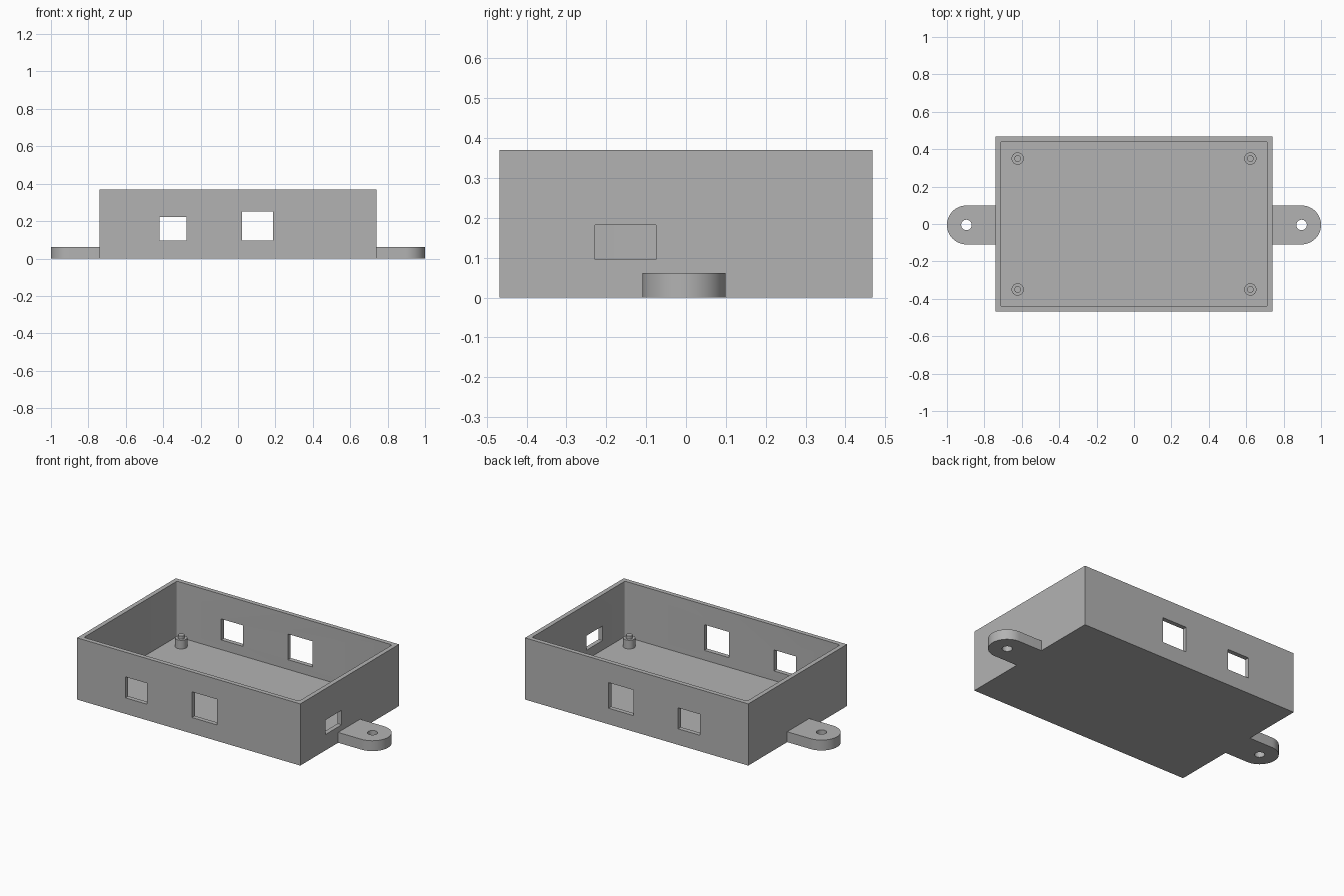
import bpy, bmesh, math
from mathutils import Matrix, Vector

cube = bpy.data.objects.get("Cube")
if cube:
    bpy.data.objects.remove(cube, do_unlink=True)

grey = bpy.data.materials.new("plain_grey")
grey.use_nodes = True
grey.diffuse_color = (0.45, 0.45, 0.45, 1)
grey.node_tree.nodes["Principled BSDF"].inputs["Base Color"].default_value = (0.45, 0.45, 0.45, 1)

HALF_X, HALF_Y, HEIGHT = 0.741, 0.468, 0.37
WALL, FLOOR = 0.027, 0.038
TAB_Y, TAB_R, TAB_H = -0.005, 0.104, 0.062


def finish(name, bm):
    mesh = bpy.data.meshes.new(name)
    bmesh.ops.recalc_face_normals(bm, faces=bm.faces)
    bm.to_mesh(mesh)
    bm.free()
    obj = bpy.data.objects.new(name, mesh)
    bpy.context.collection.objects.link(obj)
    mesh.materials.append(grey)
    return obj


def box(name, low, high, corner=0):
    low, high = Vector(low), Vector(high)
    bm = bmesh.new()
    bmesh.ops.create_cube(bm, size=1)
    for v in bm.verts:
        v.co = (low + high) / 2 + v.co * (high - low)
    if corner:
        upright = [e for e in bm.edges
                   if abs(e.verts[0].co.z - e.verts[1].co.z) > 0.01]
        bmesh.ops.bevel(bm, geom=upright, offset=corner, segments=4,
                        profile=0.5, affect='EDGES')
    return finish(name, bm)


def cylinder(name, x, y, z0, z1, radius):
    bm = bmesh.new()
    bmesh.ops.create_cone(bm, cap_ends=True, segments=32, radius1=radius, radius2=radius,
                          depth=z1 - z0, matrix=Matrix.Translation((x, y, (z0 + z1) / 2)))
    return finish(name, bm)


def activate(obj):
    bpy.ops.object.select_all(action='DESELECT')
    obj.select_set(True)
    bpy.context.view_layer.objects.active = obj


def boolean(obj, other, operation='DIFFERENCE'):
    activate(obj)
    mod = obj.modifiers.new("cut", 'BOOLEAN')
    mod.operation, mod.object, mod.solver = operation, other, 'EXACT'
    bpy.ops.object.modifier_apply(modifier=mod.name)
    bpy.data.objects.remove(other, do_unlink=True)


def smooth(obj):
    activate(obj)
    bpy.ops.object.shade_smooth_by_angle(angle=math.radians(30))


# Open tray with a hollow, slightly rounded inside
case = box("case", (-HALF_X, -HALF_Y, 0), (HALF_X, HALF_Y, HEIGHT))
inner_x, inner_y = HALF_X - WALL, HALF_Y - WALL
boolean(case, box("cavity", (-inner_x, -inner_y, FLOOR), (inner_x, inner_y, 0.5), 0.01))

# Windows through both long walls, and one through the right end wall
for x0, x1, top in ((-0.42, -0.275, 0.222), (0.022, 0.187, 0.25)):
    boolean(case, box("window_cutter", (x0, -0.6, 0.096), (x1, 0.6, top)))
boolean(case, box("end_window_cutter", (0.65, -0.228, 0.095), (0.85, -0.075, 0.182)))
smooth(case)

# Mounting tabs: rounded end and screw hole
for side, label in ((1, "left"), (-1, "right")):
    centre = side * (1 - TAB_R)
    bm = bmesh.new()
    outline = [(side * HALF_X, TAB_Y - TAB_R)]
    for i in range(33):
        a = -math.pi / 2 + math.pi * i / 32
        outline.append((centre + side * TAB_R * math.cos(a), TAB_Y + TAB_R * math.sin(a)))
    outline.append((side * HALF_X, TAB_Y + TAB_R))
    base = bm.faces.new([bm.verts.new((x, y, 0)) for x, y in outline])
    grown = bmesh.ops.extrude_face_region(bm, geom=[base], use_keep_orig=True)
    for v in grown["geom"]:
        if isinstance(v, bmesh.types.BMVert):
            v.co.z = TAB_H
    tab = finish(label + "_mounting_tab", bm)
    boolean(tab, cylinder("screw_hole", centre, TAB_Y, -0.1, 0.2, 0.028))
    smooth(tab)

# Standoff posts with locating pins
for x, x_label in ((0.622, "left"), (-0.622, "right")):
    for y, y_label in ((0.35, "back"), (-0.35, "front")):
        name = y_label + "_" + x_label + "_post"
        post = cylinder(name, x, y, FLOOR - 0.01, 0.09, 0.033)
        boolean(post, cylinder("pin", x, y, 0.06, 0.108, 0.018), 'UNION')
        smooth(post)
